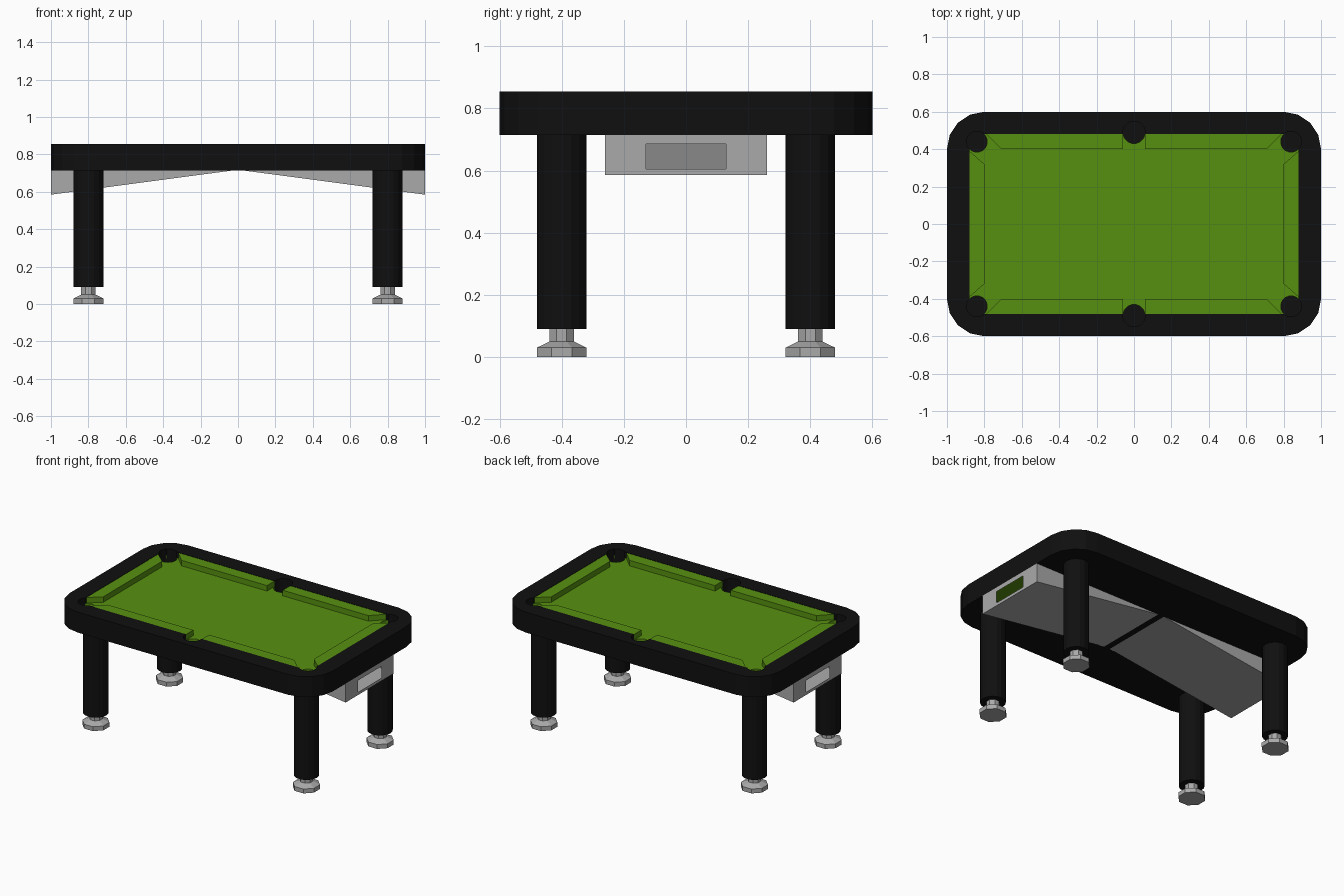
import bpy, bmesh
from math import sin, cos, pi

old = bpy.data.objects.get("Cube")
if old:
    bpy.data.objects.remove(old, do_unlink=True)


def material(name, rgb):
    m = bpy.data.materials.new(name)
    m.use_nodes = True
    m.diffuse_color = (*rgb, 1)
    m.node_tree.nodes["Principled BSDF"].inputs["Base Color"].default_value = (*rgb, 1)
    return m


black = material("black", (0.005, 0.005, 0.005))
green = material("green felt", (0.095, 0.28, 0.005))
gray = material("gray metal", (0.40, 0.40, 0.40))


def finish(name, bm, mat, fix_normals=True):
    if fix_normals:
        bmesh.ops.recalc_face_normals(bm, faces=bm.faces)
    me = bpy.data.meshes.new(name)
    bm.to_mesh(me)
    bm.free()
    me.materials.append(mat)
    ob = bpy.data.objects.new(name, me)
    bpy.context.collection.objects.link(ob)
    return ob


def loft(name, rings, mat):
    """Closed solid through rings of points, capped at both ends."""
    bm = bmesh.new()
    loops = [[bm.verts.new(p) for p in ring] for ring in rings]
    n = len(loops[0])
    for a, b in zip(loops, loops[1:]):
        for i in range(n):
            j = (i + 1) % n
            bm.faces.new((a[i], a[j], b[j], b[i]))
    bm.faces.new(loops[0][::-1])
    bm.faces.new(loops[-1])
    return finish(name, bm, mat)


def prism(name, outline, z0, z1, mat):
    return loft(name, [[(x, y, z) for x, y in outline] for z in (z0, z1)], mat)


def rect(x, y):
    return [(-x, -y), (x, -y), (x, y), (-x, y)]


def circle(cx, cy, r, n, turn=0.0):
    return [(cx + r * cos(2 * pi * i / n + turn), cy + r * sin(2 * pi * i / n + turn))
            for i in range(n)]


def cut(target, cutter):
    mod = target.modifiers.new("cut", 'BOOLEAN')
    mod.operation = 'DIFFERENCE'
    mod.solver = 'EXACT'
    mod.object = cutter
    bpy.context.view_layer.objects.active = target
    bpy.ops.object.modifier_apply(modifier=mod.name)


TOP, BED, UNDER = 0.855, 0.815, 0.715

# Table body: rounded rectangle, hollowed for the playing bed
outline = []
for k, (sx, sy) in enumerate([(1, 1), (-1, 1), (-1, -1), (1, -1)]):
    for i in range(5):
        a = k * pi / 2 + i * pi / 8
        outline.append((sx * 0.8 + 0.2 * cos(a), sy * 0.4 + 0.2 * sin(a)))
body = prism("table_body", outline, UNDER, TOP, black)
bed = prism("playing_bed", rect(0.88, 0.48), BED - 0.025, BED, green)

cutters = [prism("opening_cutter", rect(0.88, 0.48), BED - 0.025, 1, black)]
cut(body, cutters[0])

# Six pockets cut through the bed and into the body
for sy in (-1, 1):
    for px, py, r in ((-0.84, 0.44, 0.056), (0, 0.49, 0.06), (0.84, 0.44, 0.056)):
        hole = prism("pocket_cutter", circle(px, sy * py, r, 16, pi / 16), 0.74, 0.95, black)
        cut(body, hole)
        cut(bed, hole)
        cutters.append(hole)
for c in cutters:
    bpy.data.objects.remove(c, do_unlink=True)

# Cushions: two on each long side, one on each short side
long_cushion = [(0.06, 0.48), (0.79, 0.48), (0.71, 0.4), (0.06, 0.4)]
short_cushion = [(0.88, 0.39), (0.88, -0.39), (0.8, -0.32), (0.8, 0.32)]
for sx in (-1, 1):
    prism("short_cushion", [(sx * x, y) for x, y in short_cushion], BED, TOP - 0.002, green)
    for sy in (-1, 1):
        prism("long_cushion", [(sx * x, sy * y) for x, y in long_cushion],
              BED, TOP - 0.002, green)

# Legs with stepped octagonal feet
foot_profile = [(0.0866, 0), (0.0866, 0.03), (0.042, 0.05), (0.042, 0.09)]
for sx in (-1, 1):
    for sy in (-1, 1):
        x, y = sx * 0.8, sy * 0.4
        prism("leg", circle(x, y, 0.08, 16), 0.09, UNDER, black)
        loft("foot", [[(*p, z) for p in circle(x, y, r, 8, pi / 8)]
                      for r, z in foot_profile], gray)

# Hollow ball return under the body: sloping floor, sides, end wall with a slot
W, LOW, APEX = 0.26, 0.585, 0.718
for s in (-1, 1):
    bm = bmesh.new()
    new = lambda *p: bm.verts.new(p)
    outer = [new(s, y, z) for y, z in ((-W, LOW), (W, LOW), (W, UNDER), (-W, UNDER))]
    slot = [new(s, y, z) for y, z in
            ((-0.128, 0.605), (0.128, 0.605), (0.128, 0.685), (-0.128, 0.685))]
    for i in range(4):
        j = (i + 1) % 4
        bm.faces.new((outer[i], outer[j], slot[j], slot[i]))
    mid = [new(0, -W, APEX), new(0, W, APEX)]
    bm.faces.new((outer[0], mid[0], mid[1], outer[1]))
    bm.faces.new((outer[0], outer[3], mid[0]))
    bm.faces.new((outer[1], mid[1], outer[2]))
    # Orient every face away from the middle of the box
    bmesh.ops.recalc_face_normals(bm, faces=bm.faces)
    end = next(f for f in bm.faces if all(abs(v.co.x) > 0.9 for v in f.verts))
    end.normal_update()
    if end.normal.x * s < 0:
        bmesh.ops.reverse_faces(bm, faces=bm.faces)
    finish("ball_return", bm, gray, False)

    # Felt lining above the slot
    lining = [(s * x, y) for x, y in ((0.15, -0.25), (0.99, -0.25), (0.99, 0.25), (0.15, 0.25))]
    prism("return_lining", lining, UNDER - 0.004, UNDER, green)
